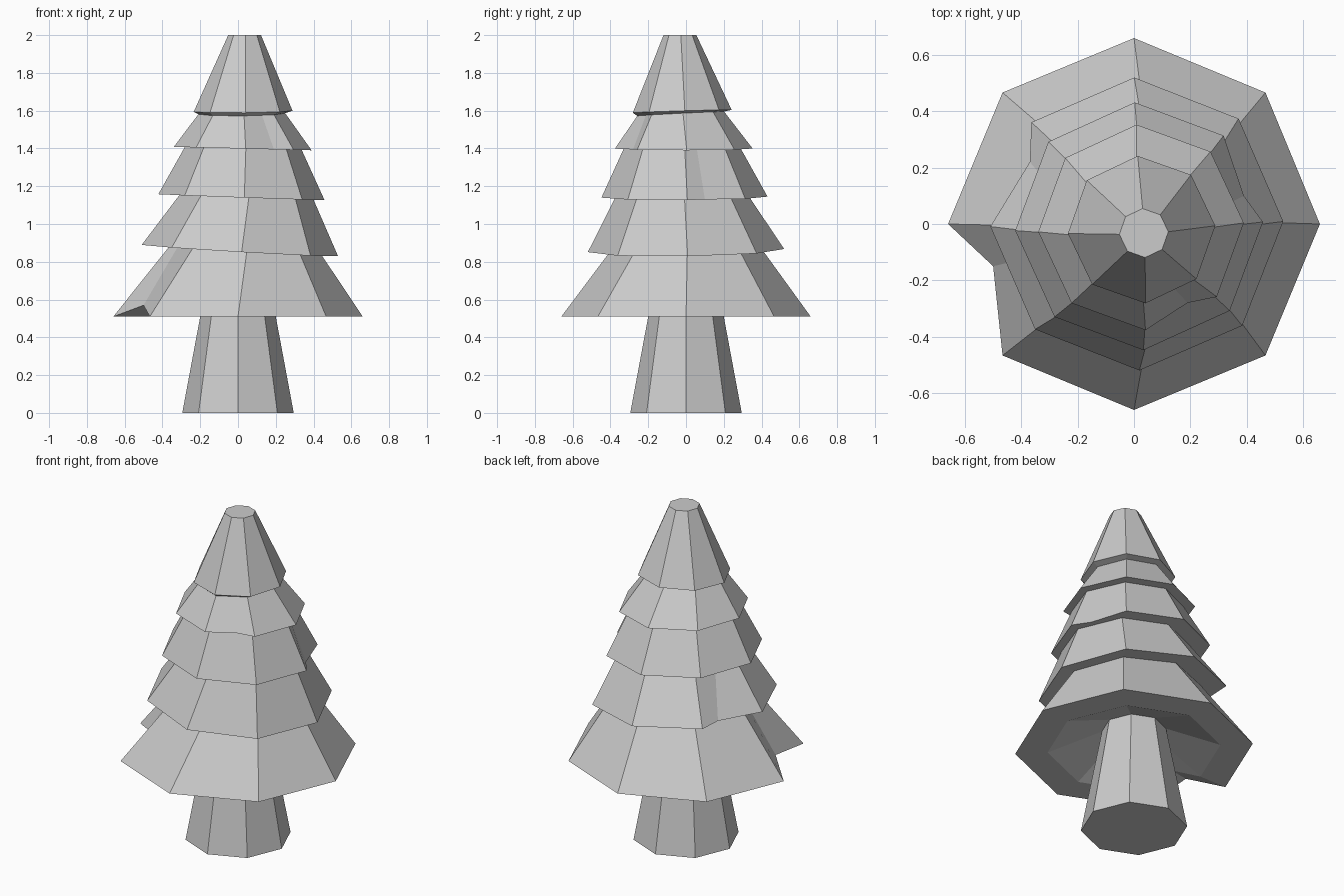
import bpy, bmesh
from math import cos, sin, radians
from mathutils import Vector

if "Cube" in bpy.data.objects:
    bpy.data.objects.remove(bpy.data.objects["Cube"])


def ring(cx, cy, z, r, tx=0.0, ty=0.0, rot=0.0):
    """Eight points on a slightly tilted octagon."""
    pts = []
    for k in range(8):
        a = radians(45 * k + rot)
        x, y = cx + r * cos(a), cy + r * sin(a)
        pts.append(Vector((x, y, z + tx * x + ty * y)))
    return pts


def split(pts, k, t):
    """Add a point on side k so that a dent can be bridged."""
    return pts[:k + 1] + [pts[k].lerp(pts[(k + 1) % 8], t)] + pts[k + 1:]


def skin(name, rings, cap_start=False, cap_end=False):
    """Bridge a stack of rings into a flat-shaded mesh."""
    bm = bmesh.new()
    loops = [[bm.verts.new(p) for p in r] for r in rings]
    for a, b in zip(loops, loops[1:]):
        n = len(a)
        for i in range(n):
            j = (i + 1) % n
            bm.faces.new((a[i], a[j], b[j], b[i]))
    if cap_start:
        bm.faces.new(loops[0][::-1])
    if cap_end:
        bm.faces.new(loops[-1])
    me = bpy.data.meshes.new(name)
    bm.to_mesh(me)
    bm.free()
    ob = bpy.data.objects.new(name, me)
    bpy.context.collection.objects.link(ob)


# Trunk, tapering up into the hollow of the lowest branches
skin("trunk", [ring(0, 0, 0, 0.295), ring(0, 0, 0.51, 0.2), ring(0, 0, 0.64, 0.176)],
     cap_start=True)

# Bottom rims and narrow tops of the branch tiers
rims = [ring(0, 0, 0.51, 0.66),
        ring(0.01, 0, 0.86, 0.52, -0.058, 0.015, 1),
        ring(0.018, -0.008, 1.143, 0.44, -0.035, 0.005, 2),
        ring(0.025, -0.012, 1.40, 0.365, -0.025, 0, 2.5),
        ring(0.027, -0.02, 1.597, 0.25 + 0.012, 0.01, 0.03, 3)]
tops = [ring(0.04, 0, 0.865, 0.40, -0.058, 0.015, 1),
        ring(0.045, -0.02, 1.143, 0.355, -0.035, 0.005, 2),
        ring(0.028, -0.02, 1.40, 0.31, -0.025, 0, 2.5),
        ring(0.02, -0.028, 1.585, 0.23, 0.01, 0.05, 3),
        ring(0.035, -0.032, 2.0, 0.087, rot=3)]

# One broken notch per tier: side, position along side, point
dents = [(4, 0.35, (-0.50, -0.15, 0.57)),
         (3, 0.5, (-0.37, 0.22, 0.885)),
         (0, 0.3, (0.39, 0.10, 1.13)),
         (6, 0.6, (0.19, -0.28, 1.395)),
         None]

# Branch tiers, each underside meeting the top of the tier below
for i, (rim, top, dent) in enumerate(zip(rims, tops, dents)):
    if i == 0:
        stack = [ring(0, 0, 0.63, 0.176), ring(0, 0, 0.51, 0.48), rim, top]
    else:
        stack = [tops[i - 1], rim, top]
    if dent:
        k, t, point = dent
        stack = [split(r, k, t) for r in stack]
        stack[-2][k + 1] = Vector(point)
        if i == 0:
            stack[1][k + 1] = Vector((-0.38, -0.13, 0.57))
    skin(f"branch_tier_{i + 1}", stack, cap_end=(i == 4))
